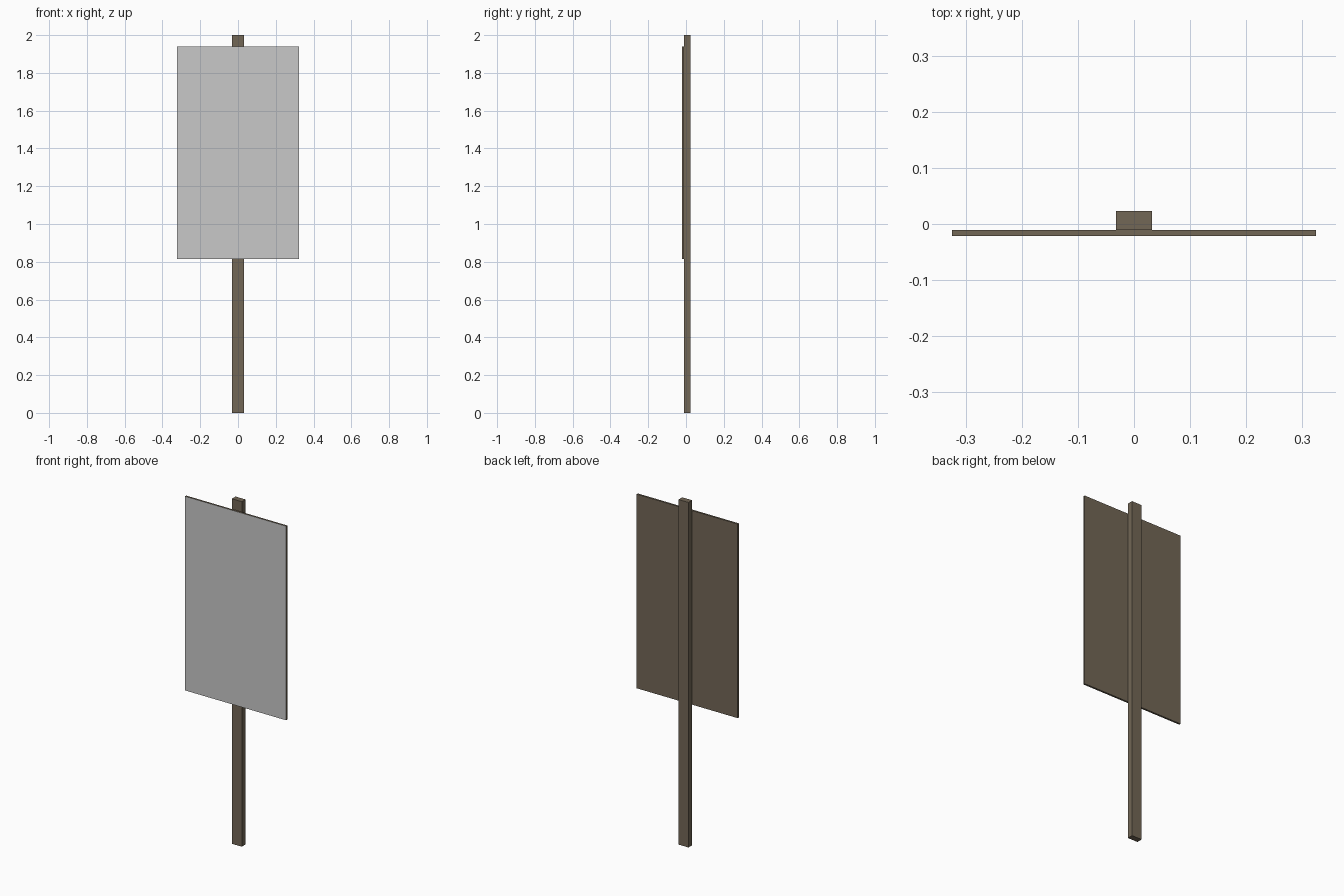
import bpy

if "Cube" in bpy.data.objects:
    bpy.data.objects.remove(bpy.data.objects["Cube"])


def material(name, rgb):
    m = bpy.data.materials.new(name)
    m.diffuse_color = (*rgb, 1.0)
    m.use_nodes = True
    m.node_tree.nodes["Principled BSDF"].inputs["Base Color"].default_value = m.diffuse_color
    return m


brown = material("weathered_wood", (0.17, 0.135, 0.093))
grey = material("light_grey_panel", (0.578, 0.578, 0.578))


def box(name, lo, hi, mats):
    center = [(a + b) / 2 for a, b in zip(lo, hi)]
    bpy.ops.mesh.primitive_cube_add(size=1, location=center)
    ob = bpy.context.object
    ob.name = name
    ob.scale = [b - a for a, b in zip(lo, hi)]
    bpy.ops.object.transform_apply(location=False, rotation=False, scale=True)
    for m in mats:
        ob.data.materials.append(m)
    return ob


# Upright wooden post
box("post", (-0.032, -0.0108, 0), (0.032, 0.0228, 2), [brown])

# Thin board fixed to the front of the post, grey on its front face only
board = box("sign_board", (-0.324, -0.0218, 0.815), (0.324, -0.0108, 1.94), [brown, grey])
for face in board.data.polygons:
    face.material_index = 1 if face.normal.y < -0.9 else 0
